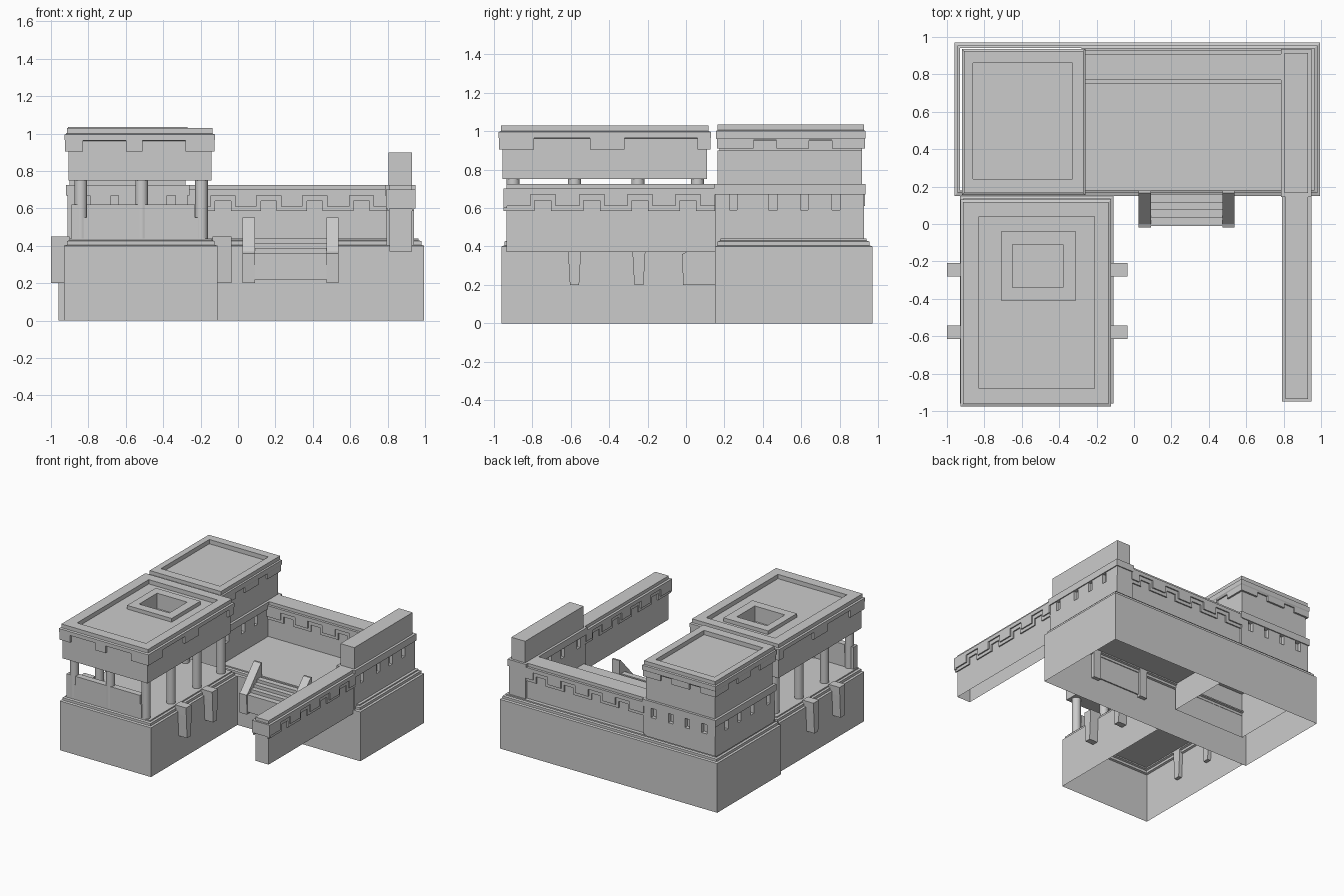
import bpy, bmesh, math
from mathutils import Vector

if "Cube" in bpy.data.objects:
    bpy.data.objects.remove(bpy.data.objects["Cube"])


def finish(name, bm):
    bmesh.ops.recalc_face_normals(bm, faces=bm.faces)
    me = bpy.data.meshes.new(name)
    bm.to_mesh(me)
    bm.free()
    ob = bpy.data.objects.new(name, me)
    bpy.context.collection.objects.link(ob)
    return ob


def loft(name, rects, bottom=True, top=True):
    """Stack of rectangles (x0, x1, y0, y1, z) joined by side faces."""
    bm = bmesh.new()
    rings = []
    for x0, x1, y0, y1, z in rects:
        rings.append([bm.verts.new(p) for p in
                      ((x0, y0, z), (x1, y0, z), (x1, y1, z), (x0, y1, z))])
    for a, b in zip(rings, rings[1:]):
        for i in range(4):
            j = (i + 1) % 4
            bm.faces.new((a[i], a[j], b[j], b[i]))
    if top:
        bm.faces.new(rings[-1])
    if bottom:
        bm.faces.new(rings[0][::-1])
    return finish(name, bm)


def grow(r, d):
    return (r[0] - d, r[1] + d, r[2] - d, r[3] + d)


def box(name, x0, x1, y0, y1, z0, z1, bottom=True):
    r = (x0, x1, y0, y1)
    return loft(name, [r + (z0,), r + (z1,)], bottom)


def prism(name, pts, depth):
    """Extrude a planar outline by a vector."""
    bm = bmesh.new()
    d = Vector(depth)
    a = [bm.verts.new(p) for p in pts]
    b = [bm.verts.new(Vector(p) + d) for p in pts]
    bm.faces.new(a)
    bm.faces.new(b[::-1])
    for i in range(len(a)):
        j = (i + 1) % len(a)
        bm.faces.new((a[i], a[j], b[j], b[i]))
    return finish(name, bm)


def crenel(name, axis, face, out, s0, s1, zb, zn, zt, notches):
    """Hanging band with notched lower edge, on the plane axis=face."""
    prof = [(s0, zt), (s0, zb)]
    for a, b in notches:
        prof += [(a, zb), (a, zn), (b, zn), (b, zb)]
    prof += [(s1, zb), (s1, zt)]
    if axis == 'y':
        return prism(name, [(s, face, z) for s, z in prof], (0, out, 0))
    return prism(name, [(face, s, z) for s, z in prof], (out, 0, 0))


def wall_trim(name, axis, face, sgn, s0, s1, centres):
    """Two layered bands that step up over each notch."""
    for tag, t, w, zb, zn, zt in (("under", .01, .042, .585, .64, .70),
                                  ("over", .02, .065, .61, .67, .70)):
        crenel(f"{name}_{tag}", axis, face, sgn * t, s0, s1, zb, zn, zt,
               [(c - w, c + w) for c in centres])


def roof_trim(name, r, t, zb, zn, zt, nx, ny):
    x0, x1, y0, y1 = r
    for face, s in ((y0, -1), (y1, 1)):
        crenel(name + "_end", 'y', face, s * t, x0 - t, x1 + t, zb, zn, zt, nx)
    for face, s in ((x0, -1), (x1, 1)):
        crenel(name + "_side", 'x', face, s * t, y0 - t, y1 + t, zb, zn, zt, ny)


# Hollow stepped bases; the rear one is open under the tower
for name, r, top in (("rear_base", (-.96, .995, .15, .97), False),
                     ("front_base", (-.93, -.11, -.96, .15), True)):
    a, b = grow(r, -.015), grow(r, -.03)
    loft(name, [r + (0,), r + (.40,), a + (.405,), a + (.425,), b + (.43,), b + (.44,)], False, top)
loft("terrace_floor", [(-.28, .965, .18, .94, .435), (-.28, .965, .18, .94, .44)], False)

# Terrace rear wall and long side beam
box("rear_wall", -.28, .82, .77, .91, .44, .725)
wall_trim("rear_wall_inner_trim", 'y', .77, -1, -.27, .80, [-.08, .165, .41, .66])
wall_trim("rear_wall_outer_trim", 'y', .91, 1, -.27, .80, [-.08, .165, .41, .66])
box("side_beam", .81, .93, -.935, .16, .37, .725, False)
cs = [-.745, -.49, -.24, .01]
wall_trim("beam_outer_trim", 'x', .93, 1, -.95, .15, cs)
wall_trim("beam_inner_trim", 'x', .81, -1, -.95, .15, cs)
box("beam_end_trim", .79, .95, -.95, -.93, .60, .70)


def banded(name, r, z0, z1, piers_y, piers_x, depth):
    """Hollow wall block with a recessed frieze of piers under a cap band."""
    out, low, cap = grow(r, .012), grow(r, -depth), grow(r, .02)
    loft(name, [out + (z0,), out + (.59,), low + (.59,), low + (.67,), cap + (.67,),
                cap + (.725,), r + (.725,), r + (z1,)], False)
    x0, x1, y0, y1 = out
    t = depth + .014
    for a, b in piers_y:
        for x in (x0, x1 - t):
            box(name + "_pier", x, x + t, a, b, .59, .67)
    for a, b in piers_x:
        for y in (y0, y1 - t):
            box(name + "_pier", a, b, y, y + t, .59, .67)


piers = [(.165, .225), (.265, .43), (.475, .595), (.635, .76), (.80, .925)]

# Tall block on the right wing
banded("right_block", (.805, .93, .165, .915), .37, .90, piers, [(.795, .94)], .015)

# Rear tower, its walls reaching down inside the hollow base
tower = (-.90, -.28, .175, .915)
banded("tower", tower, .22, .97, piers,
       [(-.91, -.84), (-.79, -.68), (-.64, -.53), (-.49, -.38), (-.335, -.27)], .02)
loft("tower_roof", [grow(tower, .01) + (.95,), grow(tower, .02) + (.965,), grow(tower, .02) + (1.0,),
                    grow(tower, .01) + (1.005,), grow(tower, .01) + (1.035,),
                    (-.86, -.33, .24, .86, 1.035), (-.86, -.33, .24, .86, 1.0)])
roof_trim("tower_trim", tower, .015, .91, .96, .98,
          [(-.78, -.68), (-.52, -.42)], [(.35, .47), (.64, .76)])

# Pavilion roof with recessed top
pav = (-.907, -.143, -.955, .11)
pit = (-.83, -.21, -.88, .04)
frame_o, frame_i = (-.71, -.31, -.41, -.04), (-.65, -.38, -.34, -.11)
loft("pavilion_roof", [pav + (.75,), pav + (.96,), grow(pav, .02) + (.965,), grow(pav, .02) + (.995,),
                       grow(pav, .007) + (1.0,), grow(pav, .007) + (1.03,),
                       pit + (1.03,), pit + (.995,), frame_i + (.995,), frame_i + (.90,)])
roof_trim("pavilion_trim", pav, .018, .905, .963, .98,
          [(-.83, -.60), (-.51, -.28)], [(-.79, -.50), (-.32, .06)])

# Raised frame around the roof opening
loft("roof_opening_frame", [frame_o + (.99,), frame_o + (1.025,),
                            frame_i + (1.025,), frame_i + (.99,)], False, False)

# Columns around the pavilion
for i, x in enumerate((-.84, -.515, -.195)):
    for y in (-.90, -.58, -.25, .06):
        if i == 1 and y in (-.58, -.25):
            continue
        bpy.ops.mesh.primitive_cylinder_add(vertices=16, radius=.034, depth=.32,
                                            location=(x, y, .60))
        bpy.context.object.name = "column"
        bpy.ops.object.shade_smooth_by_angle(angle=math.radians(40))

# Front parapet with lower ends
prism("parapet", [(x, -.93, z) for x, z in ((-.89, .44), (-.89, .62), (-.85, .62), (-.85, .55),
                                            (-.81, .55), (-.81, .62), (-.23, .62), (-.23, .55),
                                            (-.215, .55), (-.215, .44))], (0, .05, 0))

# Tapered side brackets
for y in (-.245, -.58):
    for x, d in ((-1.0, .10), (-.035, -.10)):
        prism("side_bracket", [(x, y - .036, .45), (x, y + .036, .45), (x, y + .034, .38),
                               (x, y + .024, .20), (x, y - .024, .20), (x, y - .034, .38)],
              (d, 0, 0))

# Stairs and their sloping cheeks
for x in (.025, .472):
    prism("stair_cheek", [(x, -.015, .20), (x, -.02, .36), (x, .0, .37), (x, .165, .55),
                          (x, .18, .55), (x, .18, .20)], (.066, 0, 0))
steps = [(.16, .22), (-.01, .22)]
for y, z0, z1 in ((-.01, .22, .36), (.035, .36, .387), (.075, .387, .413), (.115, .413, .438)):
    steps += [(y, z0), (y, z1)] if z0 != .22 else [(y, z1)]
steps.append((.16, .438))
prism("stairs", [(.09, y, z) for y, z in steps], (.383, 0, 0))
